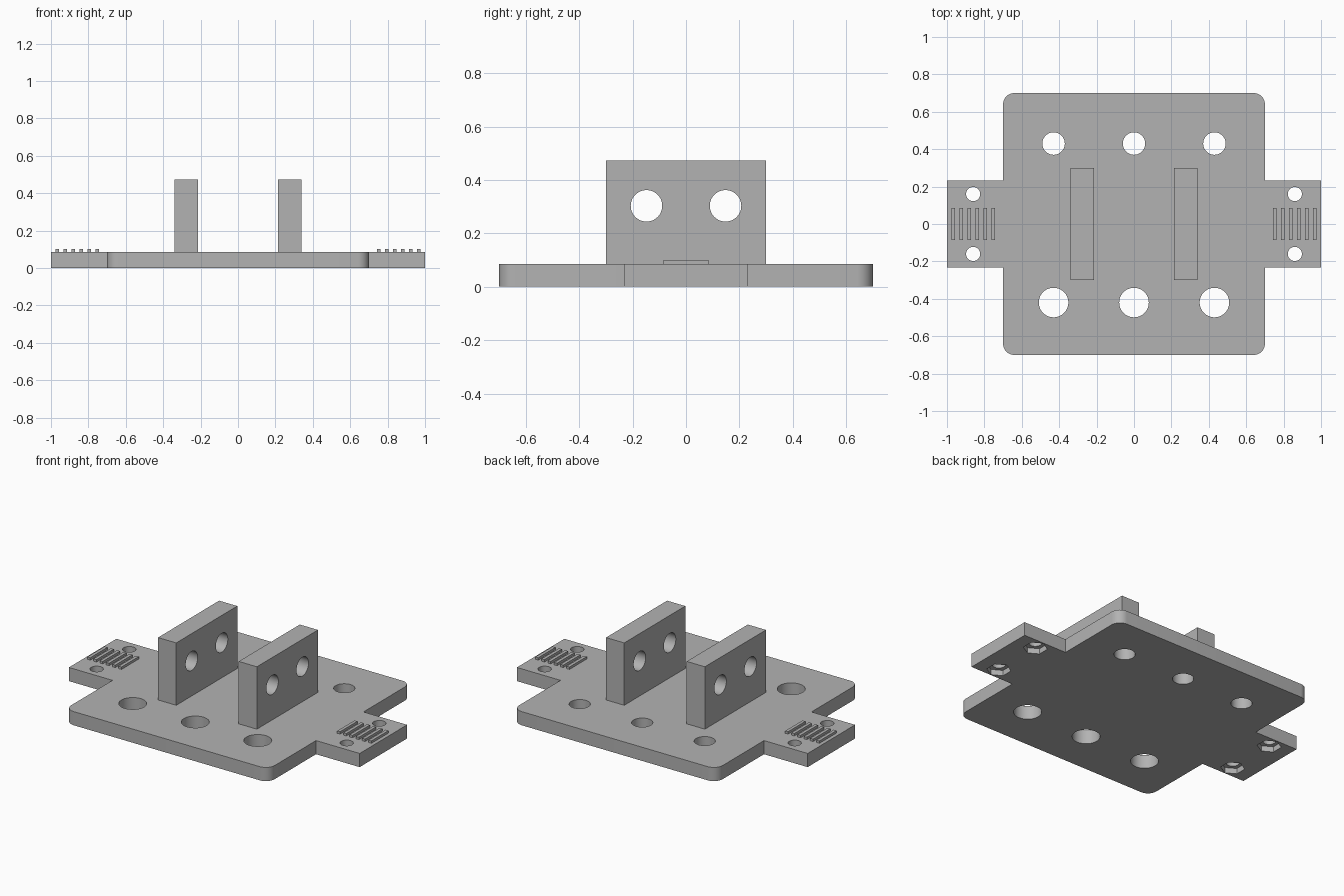
import bpy
import bmesh
from math import cos, sin, pi, radians

cube = bpy.data.objects.get("Cube")
if cube:
    bpy.data.objects.remove(cube, do_unlink=True)

PLATE_TOP = 0.085

# Single grey material
grey = bpy.data.materials.new("plain_grey")
grey.use_nodes = True
COLOUR = (0.45, 0.45, 0.45, 1)
grey.diffuse_color = COLOUR
grey.node_tree.nodes["Principled BSDF"].inputs["Base Color"].default_value = COLOUR


def prism(name, outline, z0, z1):
    """Extrude a flat counter-clockwise outline from z0 to z1."""
    bm = bmesh.new()
    base = bm.faces.new([bm.verts.new((x, y, z0)) for x, y in outline])
    top = bmesh.ops.extrude_face_region(bm, geom=[base])["geom"]
    verts = [v for v in top if isinstance(v, bmesh.types.BMVert)]
    bmesh.ops.translate(bm, verts=verts, vec=(0, 0, z1 - z0))
    bmesh.ops.recalc_face_normals(bm, faces=bm.faces)
    mesh = bpy.data.meshes.new(name)
    bm.to_mesh(mesh)
    bm.free()
    mesh.materials.append(grey)
    obj = bpy.data.objects.new(name, mesh)
    bpy.context.collection.objects.link(obj)
    return obj


def box(name, x0, x1, y0, y1, z0, z1):
    return prism(name, [(x0, y0), (x1, y0), (x1, y1), (x0, y1)], z0, z1)


def ring(x, y, r, n=48, start=0.0):
    return [(x + r * cos(start + 2 * pi * i / n), y + r * sin(start + 2 * pi * i / n))
            for i in range(n)]


def cut(obj, cutter):
    """Subtract the cutter, then discard it."""
    cutter.hide_render = True
    bpy.context.view_layer.objects.active = obj
    mod = obj.modifiers.new("cut", 'BOOLEAN')
    mod.operation = 'DIFFERENCE'
    mod.solver = 'EXACT'
    mod.object = cutter
    bpy.ops.object.modifier_apply(modifier=mod.name)
    bpy.data.objects.remove(cutter, do_unlink=True)


def smooth(obj):
    bpy.ops.object.select_all(action='DESELECT')
    obj.select_set(True)
    bpy.context.view_layer.objects.active = obj
    bpy.ops.object.shade_smooth_by_angle(angle=radians(30))


# Base plate: rounded square with an ear on each side
HALF, CORNER, EAR = 0.7, 0.06, 0.233


def corner(sx, sy, start):
    c = HALF - CORNER
    return [(sx * c + CORNER * cos(start + i * pi / 16),
             sy * c + CORNER * sin(start + i * pi / 16)) for i in range(9)]


outline = ([(HALF, -EAR), (1, -EAR), (1, EAR), (HALF, EAR)]
           + corner(1, 1, 0) + corner(-1, 1, pi / 2)
           + [(-HALF, EAR), (-1, EAR), (-1, -EAR), (-HALF, -EAR)]
           + corner(-1, -1, pi) + corner(1, -1, 1.5 * pi))
plate = prism("base_plate", outline, 0, PLATE_TOP)

# Mounting holes: small row at the back, large row at the front
for x in (-0.43, 0, 0.43):
    for y, r in ((0.43, 0.06), (-0.42, 0.079)):
        cut(plate, prism("hole_cutter", ring(x, y, r), -0.1, 0.2))

# Ear screw holes with hexagonal nut pockets underneath
for x in (-0.86, 0.86):
    for y in (-0.16, 0.16):
        cut(plate, prism("screw_cutter", ring(x, y, 0.038, 32), -0.1, 0.2))
        cut(plate, prism("nut_cutter", ring(x, y, 0.069, 6, pi / 2), -0.1, 0.034))
smooth(plate)

for side, label in ((1, "left"), (-1, "right")):
    # Upright lug with two cross holes
    x0, x1 = sorted((side * 0.215, side * 0.34))
    lug = box(label + "_lug", x0, x1, -0.3, 0.3, PLATE_TOP - 0.01, 0.473)
    for y in (-0.148, 0.148):
        # Drawn flat, then turned so the bore runs along x
        bore = prism("bore_cutter", ring(0, 0, 0.059), -0.5, 0.5)
        bore.rotation_euler = (0, pi / 2, 0)
        bore.location = (0, y, 0.303)
        bpy.context.view_layer.update()
        cut(lug, bore)
    smooth(lug)

    # Grip ribs on the ear
    for i in range(6):
        x = side * (0.752 + 0.043 * i)
        box(f"{label}_grip_rib_{i + 1}", x - 0.01, x + 0.01, -0.085, 0.085,
            PLATE_TOP - 0.01, 0.1)
